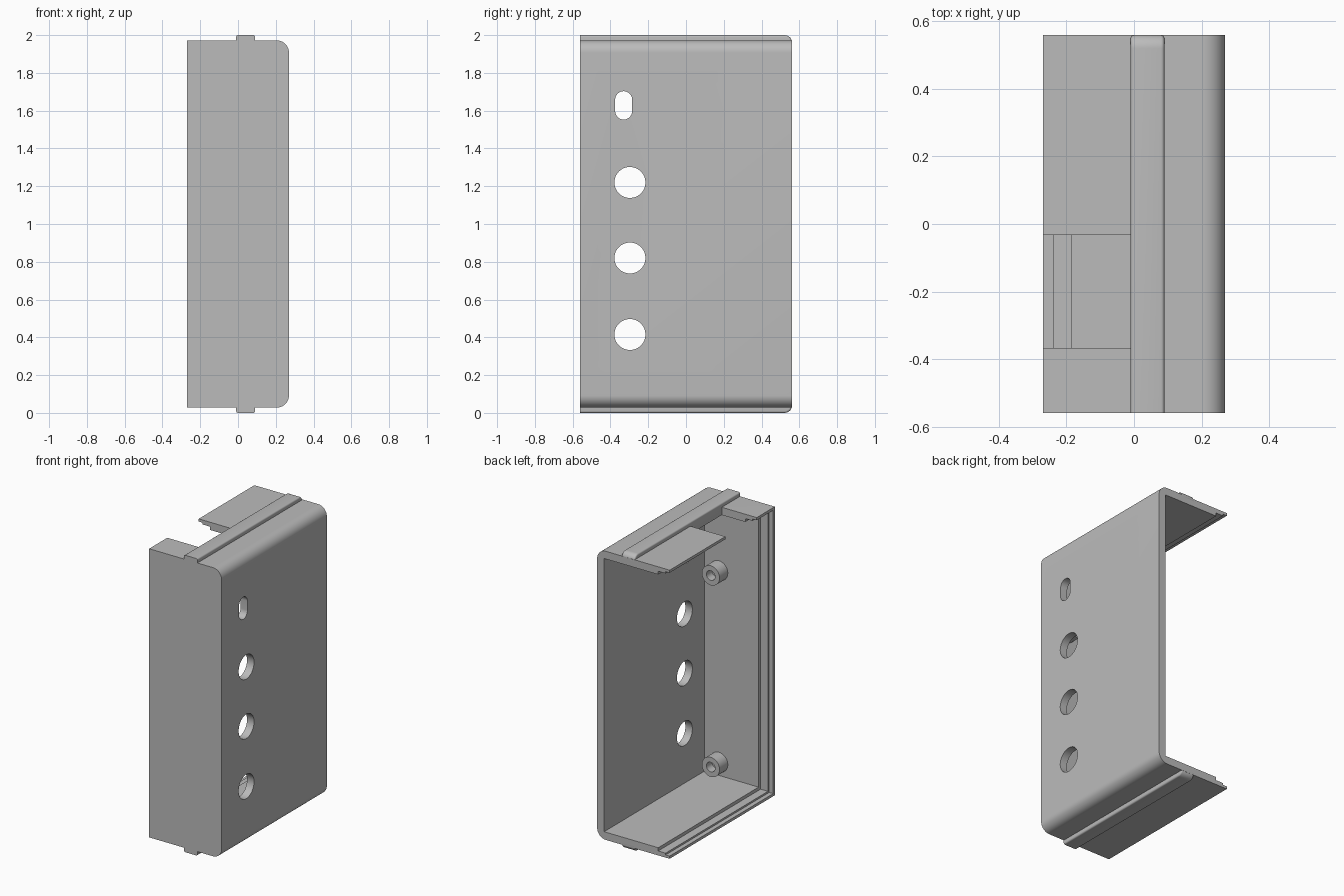
import bpy, bmesh, math
from mathutils import Vector

cube = bpy.data.objects.get("Cube")
if cube:
    bpy.data.objects.remove(cube, do_unlink=True)

grey = bpy.data.materials.new("matte grey")
grey.use_nodes = True
colour = (0.5, 0.5, 0.5, 1)
grey.diffuse_color = colour
grey.node_tree.nodes["Principled BSDF"].inputs["Base Color"].default_value = colour

# Outer shell limits and wall thickness
X, Y, LOW, HIGH = 0.27, 0.56, 0.028, 1.972
WALL = 0.052


def finish(name, bm):
    bmesh.ops.recalc_face_normals(bm, faces=bm.faces)
    mesh = bpy.data.meshes.new(name)
    bm.to_mesh(mesh)
    bm.free()
    mesh.materials.append(grey)
    obj = bpy.data.objects.new(name, mesh)
    bpy.context.collection.objects.link(obj)
    return obj


def prism(points, offset):
    """Extrude a closed 3D outline along an offset."""
    bm = bmesh.new()
    face = bm.faces.new([bm.verts.new(p) for p in points])
    made = bmesh.ops.extrude_face_region(bm, geom=[face])["geom"]
    moved = [g for g in made if isinstance(g, bmesh.types.BMVert)]
    bmesh.ops.translate(bm, verts=moved, vec=Vector(offset))
    return bm


def box(name, x0, x1, y0, y1, z0, z1):
    outline = [(x0, y0, z0), (x1, y0, z0), (x1, y0, z1), (x0, y0, z1)]
    return finish(name, prism(outline, (0, y1 - y0, 0)))


def arc(cx, cy, rx, ry, start, end, steps=12):
    return [(cx + rx * math.cos(math.radians(start + (end - start) * i / steps)),
             cy + ry * math.sin(math.radians(start + (end - start) * i / steps)))
            for i in range(steps + 1)]


def slot(name, y, z, radius, half_length=0.0):
    """Round or elongated cutter through the side plate."""
    outline = arc(y, z + half_length, radius, radius, 0, 180, 24)
    outline += arc(y, z - half_length, radius, radius, 180, 360, 24)
    if half_length == 0:
        outline = outline[:24] + outline[25:-1]
    return finish(name, prism([(0.15, a, b) for a, b in outline], (0.2, 0, 0)))


def cut(target, cutter):
    mod = target.modifiers.new("cut", "BOOLEAN")
    mod.operation, mod.solver, mod.object = "DIFFERENCE", "EXACT", cutter
    bpy.context.view_layer.objects.active = target
    bpy.ops.object.modifier_apply(modifier=mod.name)
    bpy.data.objects.remove(cutter, do_unlink=True)


def smooth(obj):
    bpy.ops.object.select_all(action="DESELECT")
    obj.select_set(True)
    bpy.context.view_layer.objects.active = obj
    bpy.ops.object.shade_smooth_by_angle(angle=math.radians(30))


# Housing: block rounded along two long edges
R = 0.065
profile = [(-X, HIGH), (-X, LOW)]
profile += arc(X - R, LOW + R, R, R, -90, 0)
profile += arc(X - R, HIGH - R, R, R, 0, 90)
housing = finish("housing", prism([(x, -Y, z) for x, z in profile], (0, 2 * Y, 0)))

# Hollow interior, then the stepped rim on the open side
for edge, thick in ((X - WALL, WALL), (-0.185, 0.03), (-0.24, 0.018)):
    cut(housing, box("hollow", -0.4, edge, -Y + thick, 0.8, LOW + thick, HIGH - thick))

# Rectangular notch in the top wall
cut(housing, box("notch", -0.4, -0.01, -0.367, -0.033, 1.85, 2.1))

# Round holes and one slot in the side plate
for z in (0.415, 0.82, 1.22):
    cut(housing, slot("hole", -0.297, z, 0.082))
cut(housing, slot("slot_hole", -0.33, 1.628, 0.045, 0.03))
smooth(housing)


# Guide ribs on top and bottom, rounded down at the back end
def rib(name, top):
    outline = [(Y, 1.95), (-Y, 1.95), (-Y, 2.0)]
    outline += arc(Y - 0.04, 1.965, 0.04, 0.035, 90, 0)
    points = [(-0.01, y, z if top else 2 - z) for y, z in outline]
    bm = prism(points, (0.1, 0, 0))
    sides = []
    for e in bm.edges:
        a, b = (v.co for v in e.verts)
        mid = (a + b) / 2
        if abs(a.x - b.x) < 1e-4 and abs(mid.z - 1) > 0.966 and mid.y > -0.55:
            sides.append(e)
    bmesh.ops.bevel(bm, geom=sides, offset=0.01, segments=4, profile=0.5,
                    affect="EDGES")
    smooth(finish(name, bm))


rib("top_rib", True)
rib("bottom_rib", False)


# Hollow screw bosses on the inside of the front wall
def cylinder(name, x, z, radius, y0, y1):
    ring = arc(x, z, radius, radius, 0, 360, 40)[:-1]
    return finish(name, prism([(a, y0, b) for a, b in ring], (0, y1 - y0, 0)))


for name, z in (("lower_boss", 0.17), ("upper_boss", 1.46)):
    boss = cylinder(name, 0.11, z, 0.066, -Y + 0.03, -0.42)
    cut(boss, cylinder("bore", 0.11, z, 0.032, -0.48, -0.3))
    smooth(boss)
